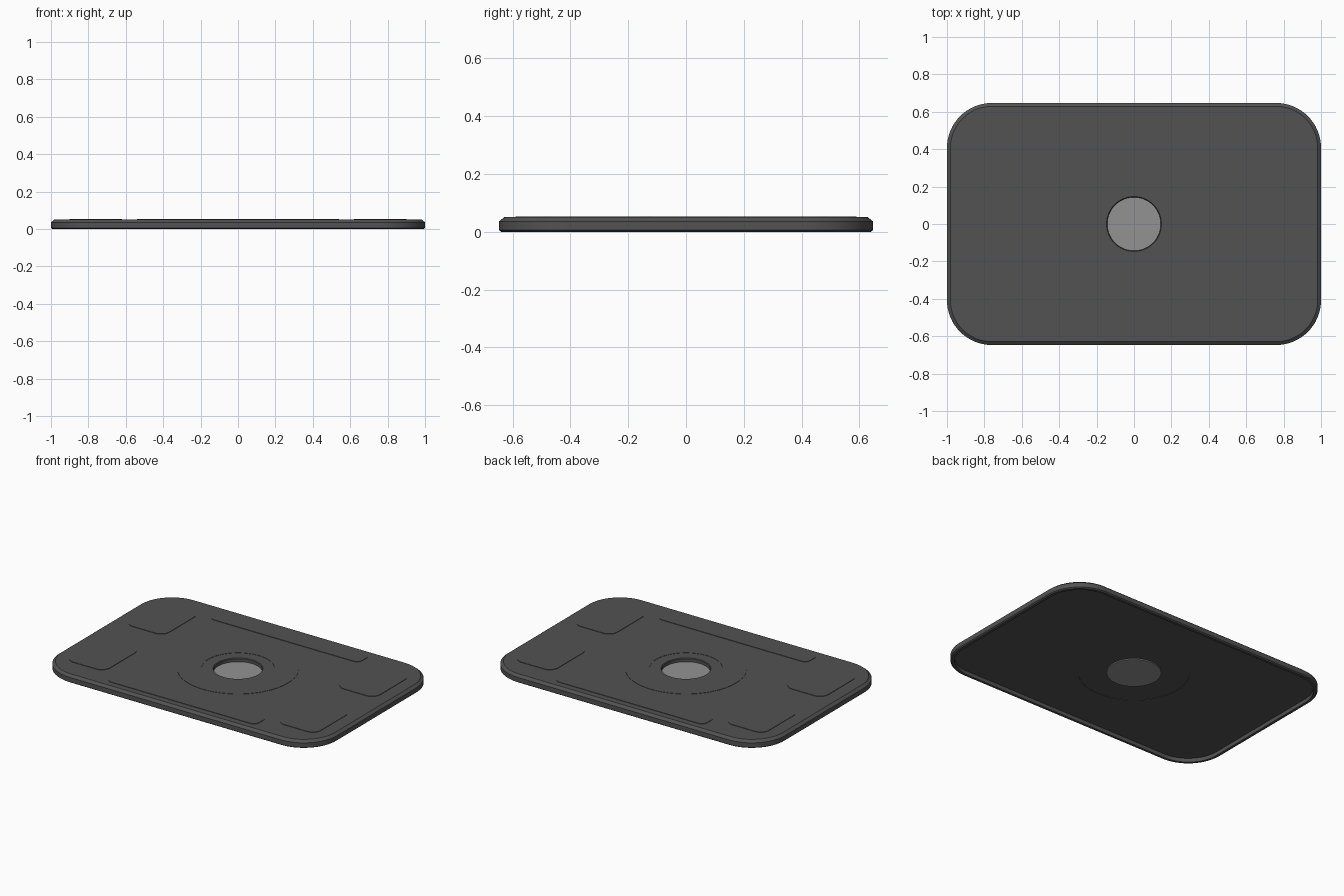
import bpy, bmesh, math

if "Cube" in bpy.data.objects:
    bpy.data.objects.remove(bpy.data.objects["Cube"])

def material(name, v):
    m = bpy.data.materials.new(name)
    m.diffuse_color = (v, v, v, 1)
    m.use_nodes = True
    m.node_tree.nodes["Principled BSDF"].inputs["Base Color"].default_value = m.diffuse_color
    return m

charcoal = material("charcoal plastic", 0.085)
grey = material("light grey disc", 0.29)
SEG = 16  # segments per quarter turn

def rounded(hx, hy, r, z, cx=0, cy=0):
    """Rounded rectangle outline, 4*(SEG+1) points."""
    pts = []
    for q, (sx, sy) in enumerate([(1, 1), (-1, 1), (-1, -1), (1, -1)]):
        for i in range(SEG + 1):
            a = (q + i / SEG) * math.pi / 2
            pts.append((cx + sx * (hx - r) + r * math.cos(a),
                        cy + sy * (hy - r) + r * math.sin(a), z))
    return pts

def outline(inset, z):
    return rounded(1 - inset, 0.647 - inset, 0.24 - inset, z)

def circle(r, z):
    n = 4 * (SEG + 1)
    off = math.pi / 4 / (SEG + 1)
    return [(r * math.cos(2 * math.pi * i / n + off),
             r * math.sin(2 * math.pi * i / n + off), z) for i in range(n)]

def loft(name, rings, mat, closed=False, cap_start=False, cap_end=False):
    """Skin a list of rings with quads."""
    bm = bmesh.new()
    loops = [[bm.verts.new(p) for p in ring] for ring in rings]
    n = len(loops[0])
    pairs = list(zip(loops, loops[1:]))
    if closed:
        pairs.append((loops[-1], loops[0]))
    for a, b in pairs:
        for i in range(n):
            j = (i + 1) % n
            bm.faces.new((a[i], a[j], b[j], b[i]))
    if cap_start:
        bm.faces.new(loops[0][::-1])
    if cap_end:
        bm.faces.new(loops[-1])
    me = bpy.data.meshes.new(name)
    bm.to_mesh(me)
    bm.free()
    me.materials.append(mat)
    ob = bpy.data.objects.new(name, me)
    bpy.context.collection.objects.link(ob)
    bpy.ops.object.select_all(action='DESELECT')
    ob.select_set(True)
    bpy.context.view_layer.objects.active = ob
    bpy.ops.object.shade_smooth_by_angle(angle=math.radians(25))
    return ob

# Main plate: hollow underside, bevelled rim, stepped top ring, centre hole
loft("plate", [
    circle(0.16, 0.027), circle(0.33, 0.027), circle(0.33, 0.025),
    outline(0.024, 0.025), outline(0.024, 0.0),
    outline(0.008, 0.0), outline(0.0, 0.006),
    outline(0.0, 0.036), outline(0.018, 0.0505),
    circle(0.36, 0.0505), circle(0.36, 0.0525),
    circle(0.215, 0.0525), circle(0.215, 0.0505),
    circle(0.147, 0.0505), circle(0.143, 0.046), circle(0.143, 0.027),
], charcoal, closed=True)

# Centre disc, seated in the hole from below
loft("centre_disc", [circle(0.161, 0.02), circle(0.161, 0.0265)], grey,
     cap_start=True, cap_end=True)

# Raised pads on the top face
def pad(name, cx, cy, hx, hy, r):
    loft(name, [rounded(hx, hy, r, 0.0505, cx, cy),
                rounded(hx, hy, r, 0.0535, cx, cy)],
         charcoal, cap_end=True)

for sy, row in ((-1, "front"), (1, "back")):
    pad(row + "_bar", 0, sy * 0.53, 0.54, 0.06, 0.04)
    for sx, side in ((-1, "left"), (1, "right")):
        pad(f"{row}_{side}_pad", sx * 0.76, sy * 0.305, 0.14, 0.185, 0.06)
